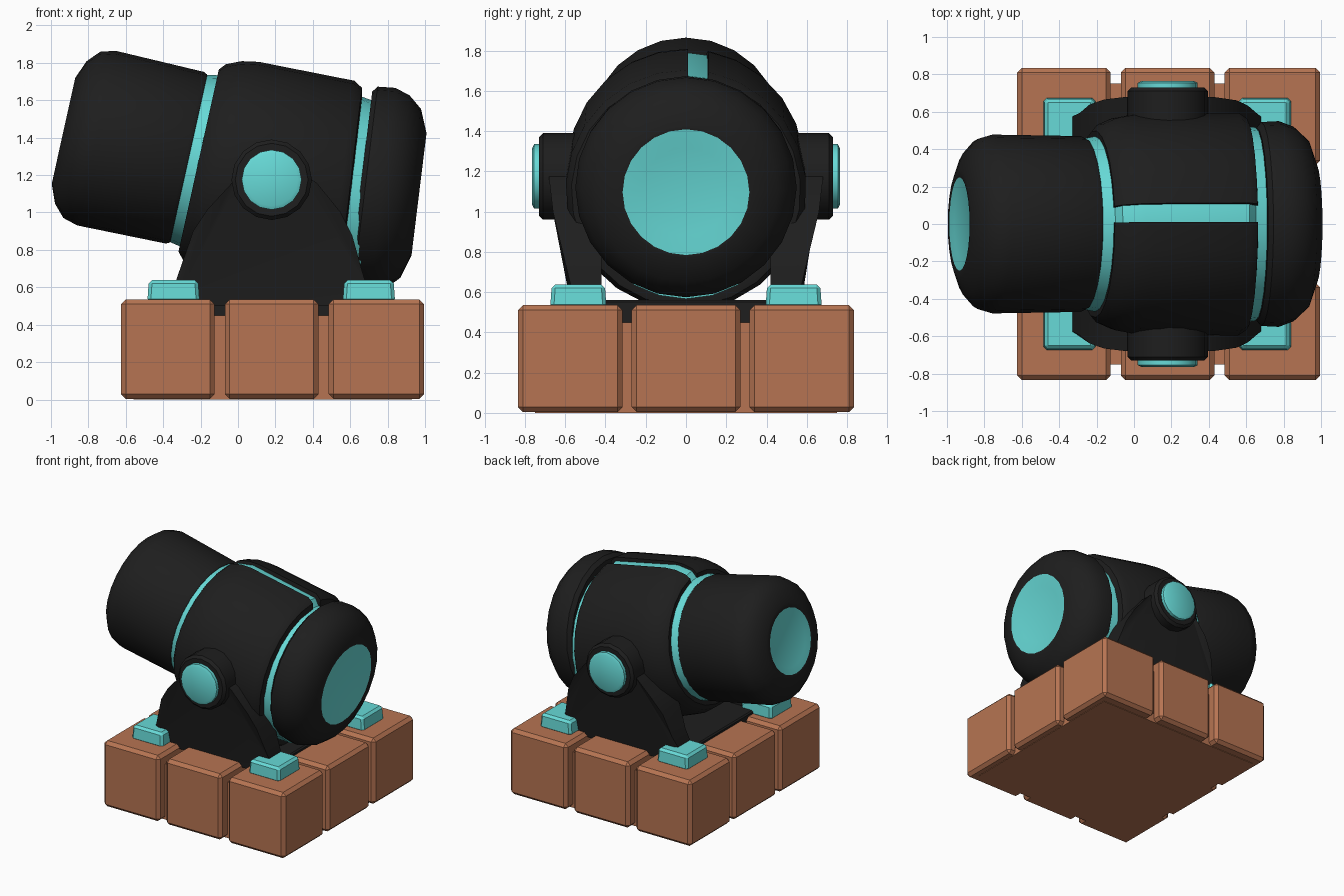
import bpy, bmesh, math
from mathutils import Vector

if "Cube" in bpy.data.objects:
    bpy.data.objects.remove(bpy.data.objects["Cube"])


def material(name, rgb):
    m = bpy.data.materials.new(name)
    m.diffuse_color = (*rgb, 1)
    m.use_nodes = True
    m.node_tree.nodes["Principled BSDF"].inputs["Base Color"].default_value = m.diffuse_color
    return m


BLACK = material("black iron", (0.013, 0.013, 0.013))
TEAL = material("teal", (0.135, 0.70, 0.68))
BROWN = material("brown block", (0.47, 0.175, 0.085))


def finish(name, bm, mats, smooth=None):
    bmesh.ops.recalc_face_normals(bm, faces=bm.faces)
    me = bpy.data.meshes.new(name)
    bm.to_mesh(me)
    bm.free()
    for m in mats:
        me.materials.append(m)
    ob = bpy.data.objects.new(name, me)
    bpy.context.collection.objects.link(ob)
    if smooth:
        bpy.ops.object.select_all(action='DESELECT')
        ob.select_set(True)
        bpy.context.view_layer.objects.active = ob
        bpy.ops.object.shade_smooth_by_angle(angle=math.radians(smooth))
    return ob


def lathe(name, prof, origin, u, n, mats, teal_from=99, segs=24,
          sweep=None, shear=0.0):
    """Revolve (t, r) points about axis u; segments from teal_from on use slot 1.
    sweep=(a0, a1) makes an open ring with a closed cross-section."""
    u, n, o = Vector(u), Vector(n), Vector(origin)
    w = u.cross(n)
    bm = bmesh.new()
    a0, a1 = sweep or (0, 2 * math.pi)
    rings = []
    for i in range(segs + (1 if sweep else 0)):
        a = a0 + (a1 - a0) * i / segs
        ring = []
        for t, r in prof:
            h = r * math.cos(a)
            tt = t - shear * h if t > 0.2 else t
            ring.append(bm.verts.new(o + u * tt + n * h + w * (r * math.sin(a))))
        rings.append(ring)
    k = len(prof)
    for i in range(segs):
        A, B = rings[i], rings[(i + 1) % len(rings)]
        for j in range(k if sweep else k - 1):
            f = bm.faces.new((A[j], A[(j + 1) % k], B[(j + 1) % k], B[j]))
            f.material_index = 1 if j >= teal_from else 0
    if sweep:
        bm.faces.new(rings[0])
        bm.faces.new(rings[-1])
    else:
        bm.faces.new([r[0] for r in rings])
        f = bm.faces.new([r[-1] for r in rings])
        f.material_index = 1 if teal_from < 99 else 0
    return finish(name, bm, mats, 35)


def box(name, lo, hi, mat, bevel=0.02, taper=1.0):
    bm = bmesh.new()
    bmesh.ops.create_cube(bm, size=1)
    lo, hi = Vector(lo), Vector(hi)
    c, s = (lo + hi) / 2, hi - lo
    for v in bm.verts:
        k = taper if v.co.z > 0 else 1
        v.co = Vector((v.co.x * s.x * k, v.co.y * s.y * k, v.co.z * s.z)) + c
    if bevel:
        bmesh.ops.bevel(bm, geom=bm.edges[:], offset=bevel, segments=1,
                        affect='EDGES', profile=0.5)
    return finish(name, bm, [mat])


def tilt(deg):
    a = math.radians(deg)
    return (math.cos(a), 0, -math.sin(a)), (math.sin(a), 0, math.cos(a))


# Tilted barrel: muzzle, teal core, split body shell, breech
u, n = tilt(12.5)
pivot = (0.18, 0, 1.19)
lathe("muzzle",
      [(-0.445, 0.43), (-0.455, 0.46), (-0.475, 0.470), (-0.96, 0.478), (-1.04, 0.455),
       (-1.10, 0.39), (-1.14, 0.29), (-1.14, 0.25), (-1.125, 0.20)],
      pivot, u, n, [BLACK, TEAL], teal_from=7)
lathe("teal_core",
      [(-0.47, 0.455), (-0.39, 0.47), (-0.36, 0.52), (-0.24, 0.562), (0.38, 0.568),
       (0.42, 0.525), (0.53, 0.51)],
      pivot, u, n, [TEAL], shear=0.1)
lathe("body_shell",
      [(-0.395, 0.43), (-0.40, 0.50), (-0.37, 0.535), (-0.29, 0.57), (-0.20, 0.586),
       (0.38, 0.598), (0.425, 0.57), (0.435, 0.50), (0.40, 0.43)],
      pivot, u, n, [BLACK], sweep=(-0.19, -2 * math.pi - 0.017), shear=0.1)
ur, nr = tilt(7)
lathe("breech",
      [(0.0, 0.46), (0.0, 0.515), (0.025, 0.545), (0.12, 0.55), (0.20, 0.52),
       (0.27, 0.455), (0.315, 0.33), (0.315, 0.315), (0.295, 0.22)],
      (0.655, 0, 1.135), ur, nr, [BLACK, TEAL], teal_from=7)

# Side brackets with trunnions
outline = [(-0.34, 0.50), (-0.33, 0.64), (-0.29, 0.72), (-0.24, 0.90), (-0.16, 1.02),
           (-0.04, 1.15), (0.02, 1.21), (0.34, 1.21), (0.42, 1.16), (0.55, 1.0),
           (0.61, 0.88), (0.66, 0.70), (0.69, 0.60), (0.69, 0.50)]
for s, side in ((-1, "front"), (1, "back")):
    bm = bmesh.new()
    inner = [bm.verts.new((x, s * 0.42, z)) for x, z in outline]
    outer = [bm.verts.new((x, s * min(0.68, 0.565 + max(0, z - 0.6) * 0.24), z))
             for x, z in outline]
    bm.faces.new(inner)
    bm.faces.new(outer)
    for i in range(len(outline)):
        j = (i + 1) % len(outline)
        bm.faces.new((inner[i], inner[j], outer[j], outer[i]))
    bmesh.ops.triangulate(bm, faces=[f for f in bm.faces if len(f.verts) > 4])
    finish("bracket_" + side, bm, [BLACK], 35)
    lathe("trunnion_" + side,
          [(0.48, 0.215), (0.71, 0.215), (0.73, 0.195), (0.73, 0.16),
           (0.755, 0.16), (0.765, 0.14)],
          (0.18, 0, 1.175), (0, s, 0), (0, 0, 1), [BLACK, TEAL], teal_from=3, segs=16)
box("bracket_floor", (-0.32, -0.48, 0.42), (0.67, 0.48, 0.56), BLACK, 0.01)

# Base of nine blocks on a slab, with gaps between
xs = [(-0.625, -0.125), (-0.07, 0.43), (0.485, 0.995)]
ys = [(-0.835, -0.315), (-0.27, 0.27), (0.315, 0.835)]
for i, (x0, x1) in enumerate(xs):
    for j, (y0, y1) in enumerate(ys):
        box(f"base_block_{i}_{j}", (x0, y0, 0.004), (x1, y1, 0.535), BROWN, 0.025)
box("base_slab", (-0.56, -0.75, 0.0), (0.93, 0.75, 0.45), BROWN, 0)

# Teal corner pads
for x in (-0.345, 0.70):
    for y in (-0.535, 0.535):
        box("corner_pad", (x - 0.14, y - 0.14, 0.52), (x + 0.14, y + 0.14, 0.638),
            TEAL, 0.018, 0.94)
